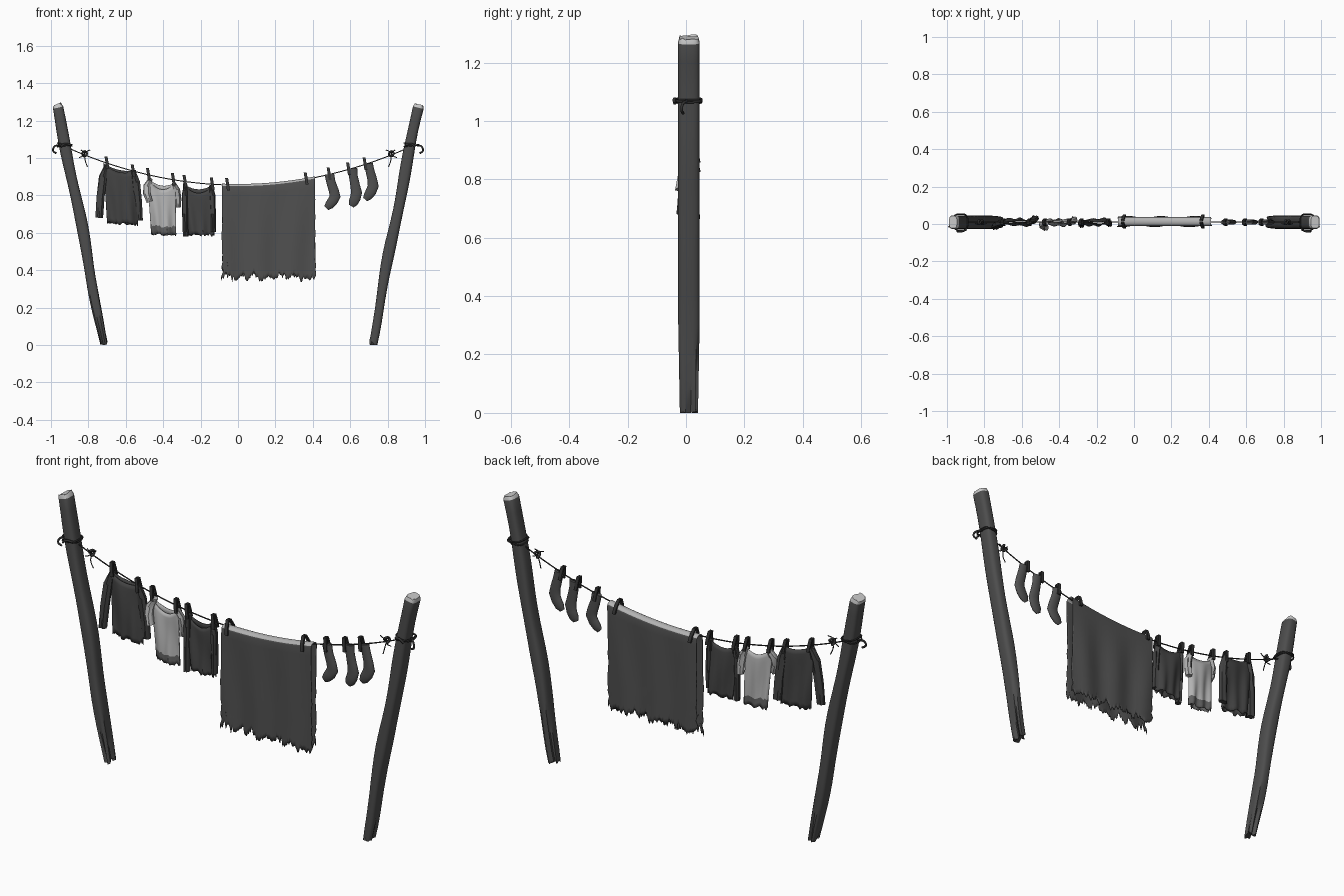
import bpy, bmesh, math, random
from mathutils import Vector

random.seed(4)
cube = bpy.data.objects.get("Cube")
if cube:
    bpy.data.objects.remove(cube, do_unlink=True)
Y0 = 0.01


def material(name, value):
    m = bpy.data.materials.new(name)
    m.use_nodes = True
    col = (value, value, value, 1)
    m.diffuse_color = col
    node = m.node_tree.nodes["Principled BSDF"]
    node.inputs["Base Color"].default_value = col
    node.inputs["Roughness"].default_value = 0.9
    return m


WOOD = material("weathered wood", 0.075)
PALE = material("pale cut wood", 0.6)
ROPE = material("dark rope", 0.03)
PEG = material("dark peg wood", 0.035)
DARK = material("dark cloth", 0.055)
LIGHT = material("light cloth", 0.45)
BAND = material("grey trim", 0.12)
BLANKET = material("blanket grey", 0.08)


def rope_z(x):
    return 0.855 + 0.24 * x * x


def grid_mesh(name, rows, mats, closed=False, caps=False, rule=None, thick=0):
    """Skin rows of points; rule(row, face centre) picks the colour slot."""
    bm = bmesh.new()
    vs = [[bm.verts.new(p) for p in r] for r in rows]
    n = len(rows[0])
    for i in range(len(rows) - 1):
        for j in range(n if closed else n - 1):
            k = (j + 1) % n
            f = bm.faces.new((vs[i][j], vs[i][k], vs[i + 1][k], vs[i + 1][j]))
            if rule:
                f.material_index = rule(i, f.calc_center_median())
    if caps:
        for i in (0, len(rows) - 1):
            f = bm.faces.new(vs[i])
            if rule:
                f.material_index = rule(i, f.calc_center_median())
    bmesh.ops.recalc_face_normals(bm, faces=bm.faces)
    me = bpy.data.meshes.new(name)
    bm.to_mesh(me)
    bm.free()
    ob = bpy.data.objects.new(name, me)
    bpy.context.collection.objects.link(ob)
    for m in mats:
        me.materials.append(m)
    if thick:
        ob.modifiers.new("cloth thickness", "SOLIDIFY").thickness = thick
    smooth(ob)
    return ob


def smooth(ob):
    bpy.ops.object.select_all(action="DESELECT")
    ob.select_set(True)
    bpy.context.view_layer.objects.active = ob
    bpy.ops.object.shade_smooth_by_angle(angle=math.radians(40))


def tube_rows(path, depth, n, power=1.0, y=lambda t: Y0):
    """Rings along a path of (x, z, half width) in the xz plane."""
    rows = []
    for i, (x, z, w) in enumerate(path):
        a, b = path[max(i - 1, 0)], path[min(i + 1, len(path) - 1)]
        t = Vector((b[0] - a[0], b[1] - a[1])).normalized()
        ring = []
        for j in range(n):
            ang = math.tau * (j + 0.5) / n
            c, s = math.cos(ang), math.sin(ang)
            c = math.copysign(abs(c) ** power, c) * w
            s = math.copysign(abs(s) ** power, s) * depth
            ring.append(Vector((x + t.y * c, y(i / (len(path) - 1)) + s, z - t.x * c)))
        rows.append(ring)
    return rows


def cord(name, pts, r, cyclic=False):
    cu = bpy.data.curves.new(name, "CURVE")
    cu.dimensions = "3D"
    cu.bevel_depth, cu.bevel_resolution, cu.resolution_u = r, 1, 5
    sp = cu.splines.new("BEZIER")
    sp.bezier_points.add(len(pts) - 1)
    for p, co in zip(sp.bezier_points, pts):
        p.co = co
        p.handle_left_type = p.handle_right_type = "AUTO"
    sp.use_cyclic_u = cyclic
    cu.use_fill_caps = True
    ob = bpy.data.objects.new(name, cu)
    bpy.context.collection.objects.link(ob)
    cu.materials.append(ROPE)
    bpy.ops.object.select_all(action="DESELECT")
    ob.select_set(True)
    bpy.context.view_layer.objects.active = ob
    bpy.ops.object.convert(target="MESH")


# Leaning posts with pale sawn tops, split feet, and rope lashings
for side, label in ((-1, "right"), (1, "left")):
    path = []
    for k in range(22):
        z = 1.265 * k / 21
        wob = 0.004 * math.sin(z * 9 + side) - 0.006 * math.sin(z * 2.4)
        path.append((side * (0.72 + 0.194 * z + wob), z + 0.004,
                     0.024 + 0.006 * min(z * 2, 1) + 0.002 * math.sin(z * 14 + side)))
    path.append((side * 0.968, 1.285, 0.026))
    rows = tube_rows(path, 0.037, 16, 0.6)
    split = [random.choice((0, 0, 0.45)) for _ in range(16)]
    for i, ring in enumerate(rows):
        mid = sum(ring, Vector()) / 16
        for j, p in enumerate(ring):
            fade = max(0, 1 - i / 5)
            p += (mid - p) * (split[j] * fade + 0.15 * fade)
            if i == 0:
                p.z = random.choice((0, 0.004, 0.02))
            if i == len(rows) - 1:
                p += (mid - p) * 0.12 + Vector((0, 0, random.uniform(-0.004, 0.004)))
    grid_mesh(label + "_post", rows, [WOOD, PALE], True, True, lambda i, c: int(i >= 21))

    px = side * 0.927
    for k, tilt in enumerate((0.006, -0.008)):
        loop = []
        for j in range(12):
            a = math.tau * j / 12
            c, s = math.cos(a), math.sin(a)
            loop.append((px + 0.038 * math.copysign(abs(c) ** 0.6, c),
                         Y0 + 0.043 * math.copysign(abs(s) ** 0.6, s),
                         1.066 + 0.006 * k + tilt * c))
        cord(f"{label}_lashing_{k + 1}", loop, 0.004, True)
    cord(label + "_rope_hook", [(px + side * 0.03, Y0, 1.07), (px + side * 0.055, -0.01, 1.06),
         (px + side * 0.062, -0.015, 1.04), (px + side * 0.045, -0.01, 1.025)], 0.005)
    cord(label + "_lashing_knot", [(px - side * 0.03, -0.03, 1.07), (px, -0.04, 1.075),
         (px + side * 0.02, -0.038, 1.06)], 0.006)

    # Tied knot with loose tails
    kx = side * 0.82
    kz = rope_z(kx) + 0.006
    cord(label + "_line_knot", [(kx + 0.012 * math.cos(a), Y0 + 0.01 * math.sin(2 * a),
         kz + 0.012 * math.sin(a)) for a in (0, 1, 2, 3, 4, 5)], 0.006, True)
    for k, (dx, dz) in enumerate(((0.015, -0.07), (0.03, 0.02), (-0.02, 0.02), (-0.03, -0.02))):
        cord(f"{label}_knot_tail_{k + 1}", [(kx, Y0, kz),
             (kx - side * dx * 0.2, Y0 - 0.012, kz + dz * 0.5),
             (kx - side * dx, Y0 - 0.008, kz + dz)], 0.0025)

# Sagging line
cord("clothes_line", [(x, Y0, rope_z(x)) for x in [0.925 * (k / 8 - 1) for k in range(17)]], 0.003)


# Garments: open cloth bodies with folds and tube sleeves
def garment(name, top, bottom, dip, sleeves, mats, phase, trim=False):
    (xl, zl), (xr, zr) = top
    (bl, zbl), (br, zbr) = bottom
    n, m = 44, 12
    hem = [random.uniform(-0.01, 0.008) for _ in range(n)]
    rows = []
    for i in range(m + 1):
        t = i / m
        ring = []
        for j in range(n):
            a = math.tau * j / n
            u, s = math.cos(a), math.sin(a)
            w = (u + 1) / 2
            x0, x1 = xl + (bl - xl) * t, xr + (br - xr) * t
            zt = zl + (zr - zl) * w - dip * (1 - u * u) * (1 if s < 0 else 0.6)
            zb = zbl + (zbr - zbl) * w + hem[j]
            y = Y0 + (0.006 + 0.013 * t ** 0.5) * s
            y += 0.006 * t * math.sin(u * 8 + phase) + 0.004 * math.sin(u * 3 - 4 * t + phase)
            ring.append((x0 + (x1 - x0) * w, y, zt + (zb - zt) * t))
        rows.append(ring)
    grid_mesh(name + "_body", rows, mats, True, False,
              lambda i, c: int(trim and i >= m - 2), 0.003)
    for k, (path, lean) in enumerate(sleeves):
        rows = tube_rows(path, 0.016, 14, 1, lambda t: Y0 + lean * t)
        for i, ring in enumerate(rows):
            for j, p in enumerate(ring):
                p.y += 0.004 * math.sin(j * 2.4 + i)
        grid_mesh(f"{name}_sleeve_{k + 1}", rows, mats[:1], True, True)


garment("jacket", ((-0.72, 0.972), (-0.545, 0.935)), ((-0.7, 0.655), (-0.535, 0.645)), 0.03,
        [([(-0.705, 0.96, 0.01), (-0.722, 0.9, 0.022), (-0.735, 0.79, 0.022), (-0.742, 0.68, 0.021)], -0.025),
         ([(-0.56, 0.935, 0.01), (-0.545, 0.87, 0.022), (-0.535, 0.77, 0.022), (-0.53, 0.665, 0.022)], 0.02)],
        [DARK], 0.5)
garment("light_shirt", ((-0.485, 0.895), (-0.335, 0.87)), ((-0.465, 0.595), (-0.33, 0.59)), 0.05,
        [([(-0.465, 0.892, 0.01), (-0.487, 0.85, 0.02), (-0.488, 0.81, 0.02), (-0.472, 0.765, 0.017)], -0.03),
         ([(-0.345, 0.868, 0.01), (-0.327, 0.83, 0.018), (-0.32, 0.78, 0.018), (-0.322, 0.735, 0.016)], 0.015)],
        [LIGHT, BAND], 2, True)
garment("dark_shirt", ((-0.295, 0.865), (-0.13, 0.86)), ((-0.27, 0.59), (-0.125, 0.59)), 0.05,
        [([(-0.28, 0.86, 0.01), (-0.284, 0.8, 0.017), (-0.283, 0.7, 0.016), (-0.28, 0.58, 0.015)], -0.015),
         ([(-0.145, 0.855, 0.01), (-0.136, 0.8, 0.016), (-0.132, 0.7, 0.014), (-0.13, 0.605, 0.014)], -0.01)],
        [DARK], 3.5)

# Ragged blanket folded over the line, bleached along the fold
cols, drop = 80, 18
fold_y, fold_r = 0.013, 0.024
tears = {s: [random.uniform(-0.012, 0.012) + 0.01 * math.sin(j * 0.55 + s) +
             random.choice((0, 0, 0, 0.02)) for j in range(cols + 1)] for s in (-1, 1)}
rows = []


def blanket_row(s, t):
    row = []
    jag = [random.uniform(-0.007, 0.007) * t for _ in range(2)]
    for j in range(cols + 1):
        u = j / cols
        x = -0.085 + 0.497 * u + jag[0] * (1 - u) ** 12 + jag[1] * u ** 12
        top = rope_z(x) - 0.012
        bottom = 0.355 + tears[s][j] + (0.02 if s > 0 else 0)
        fan = math.sin(u * 15 + 3 * t * (u - 0.5) + s) * 0.006 * math.sin(math.pi * min(t * 1.3, 1) * 0.6)
        row.append((x, fold_y + s * fold_r + fan, top + (bottom - top) * t ** 0.9))
    return row


for i in range(drop, 0, -1):
    rows.append(blanket_row(-1, i / drop))
for k in range(9):
    a = math.pi * k / 8
    rows.append([(x, fold_y - fold_r * math.cos(a), z + 0.018 * math.sin(a))
                 for x, _, z in blanket_row(-1, 0)])
for i in range(1, drop + 1):
    rows.append(blanket_row(1, i / drop))
grid_mesh("blanket", rows, [BLANKET, LIGHT], rule=lambda i, c: int(drop < i < drop + 7), thick=0.004)

# Socks
socks = [
    [(0.488, 0.915, 0.026), (0.497, 0.87, 0.025), (0.512, 0.825, 0.027), (0.519, 0.795, 0.03),
     (0.505, 0.768, 0.028), (0.487, 0.747, 0.024), (0.472, 0.732, 0.015)],
    [(0.612, 0.945, 0.026), (0.617, 0.9, 0.024), (0.627, 0.85, 0.026), (0.634, 0.815, 0.03),
     (0.627, 0.785, 0.029), (0.615, 0.76, 0.026), (0.605, 0.743, 0.015)],
    [(0.697, 0.97, 0.024), (0.706, 0.93, 0.024), (0.718, 0.885, 0.026), (0.723, 0.85, 0.03),
     (0.711, 0.82, 0.029), (0.694, 0.795, 0.025), (0.68, 0.778, 0.014)]]
for k, path in enumerate(socks):
    rows = tube_rows(path, 0.014, 16)
    for p in rows[-1]:
        p.y = Y0 + (p.y - Y0) * 0.4
    grid_mesh(f"sock_{k + 1}", rows, [BLANKET], True, True)

# Clothes pegs: two splayed prongs astride the line
for k, x in enumerate((-0.7, -0.56, -0.478, -0.345, -0.283, -0.137, -0.055, 0.365, 0.488, 0.592, 0.68)):
    z = rope_z(x)
    on_blanket = -0.09 < x < 0.42
    spread = 0.032 if on_blanket else 0.015
    for s, part in ((-1, "front"), (1, "back")):
        yc = fold_y if on_blanket else Y0
        rows = [[(x + 0.004 * lean + dx, yc + s * (off + dy), zz) for dx, dy in
                 ((-0.008, -0.005), (0.008, -0.005), (0.008, 0.005), (-0.008, 0.005))]
                for off, zz, lean in ((spread, z - 0.03, 1), (spread * 0.8, z, 0), (0.006, z + 0.036, -1.5))]
        grid_mesh(f"peg_{k + 1}_{part}", rows, [PEG], True, True)
